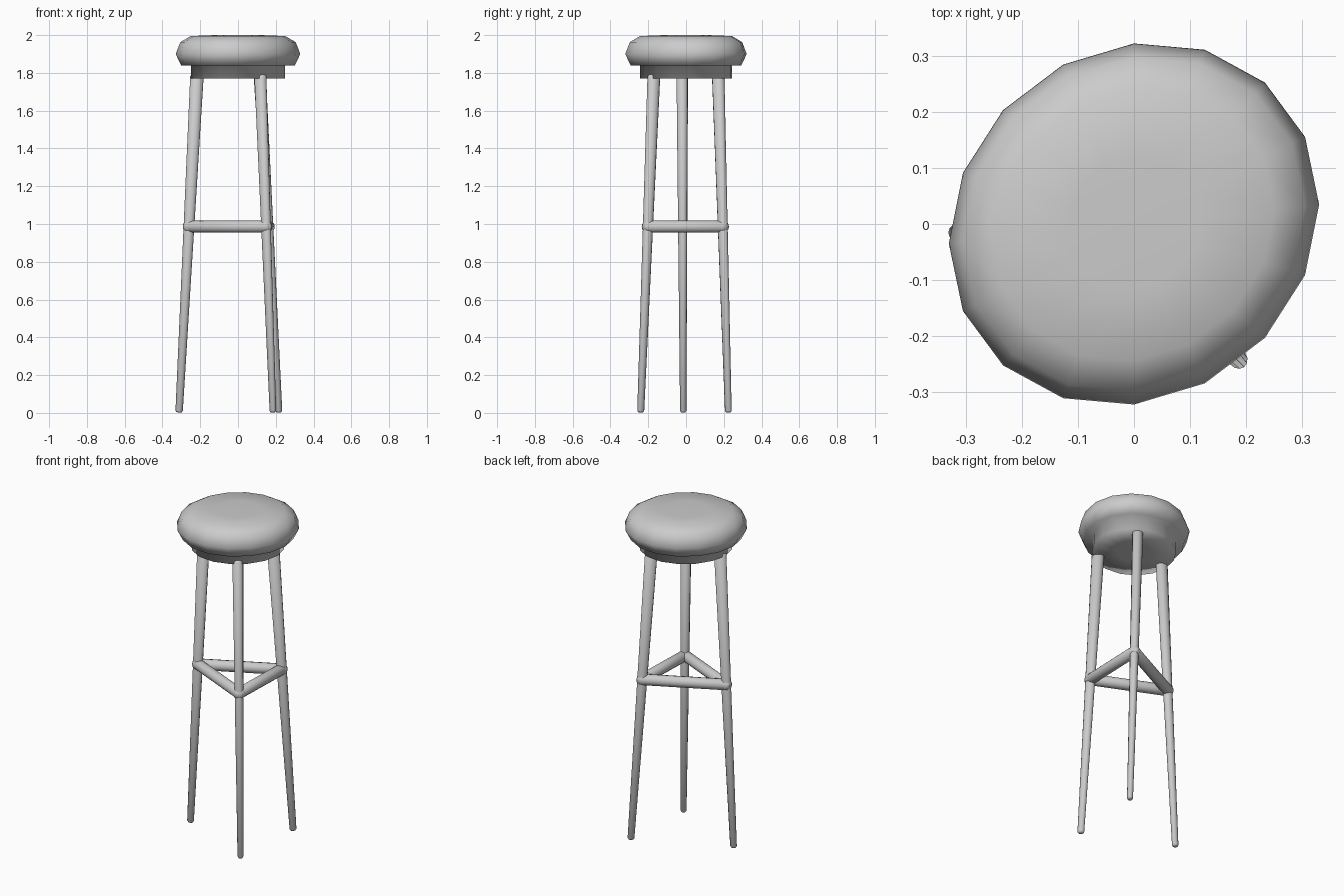
import bpy, bmesh, math
from mathutils import Matrix, Vector

cube = bpy.data.objects.get("Cube")
if cube:
    bpy.data.objects.remove(cube)

grey = bpy.data.materials.new("plain grey")
grey.use_nodes = True
colour = (0.6, 0.6, 0.6, 1)
grey.diffuse_color = colour
grey.node_tree.nodes["Principled BSDF"].inputs["Base Color"].default_value = colour


def add_object(name, bm):
    bmesh.ops.recalc_face_normals(bm, faces=bm.faces)
    for face in bm.faces:
        face.smooth = True
    mesh = bpy.data.meshes.new(name)
    bm.to_mesh(mesh)
    bm.free()
    mesh.materials.append(grey)
    obj = bpy.data.objects.new(name, mesh)
    bpy.context.collection.objects.link(obj)
    return obj


def lathe(bm, profile, sides, matrix):
    """Stack rings of (radius, height) along local z and cap both ends."""
    rings = []
    for r, h in profile:
        angles = [math.tau * i / sides for i in range(sides)]
        rings.append([bm.verts.new(matrix @ Vector((r * math.cos(a), r * math.sin(a), h)))
                      for a in angles])
    for low, high in zip(rings, rings[1:]):
        for i in range(sides):
            j = (i + 1) % sides
            bm.faces.new((low[i], low[j], high[j], high[i]))
    bm.faces.new(rings[0][::-1])
    bm.faces.new(rings[-1])


def rod(name, start, end, r0, r1, rounding, stretch=1.0):
    """Tapered round bar with softened ends; stretch widens it sideways along the lean."""
    axis = end - start
    length = axis.length
    z = axis.normalized()
    x = Vector((start.x, start.y, 0))
    x = (x - z * x.dot(z)).normalized()
    y = z.cross(x)
    frame = Matrix((x * stretch, y / stretch, z)).transposed().to_4x4()
    frame = Matrix.Translation(start) @ frame
    profile = [(r0 * 0.7, 0), (r0, rounding), (r1, length - rounding), (r1 * 0.7, length)]
    bm = bmesh.new()
    lathe(bm, profile, 12, frame)
    return add_object(name, bm)


# Cushion and base disc: one slightly sheared soft round form
shear = Matrix.Identity(4)
shear[1][0] = 0.105
shear[1][1] = 0.975
seat_profile = [(0.1, 1.77), (0.25, 1.77), (0.25, 1.838), (0.30, 1.838), (0.33, 1.90),
                (0.305, 1.963), (0.25, 1.995), (0.12, 2.0)]
bm = bmesh.new()
lathe(bm, seat_profile, 16, shear)
add_object("seat", bm)

# Splayed legs: foot and top centres
legs = {
    "right_leg": (Vector((-0.312, -0.015, 0.003)), Vector((-0.217, -0.02, 1.79))),
    "front_left_leg": (Vector((0.185, -0.24, 0.003)), Vector((0.118, -0.17, 1.79))),
    "back_left_leg": (Vector((0.217, 0.224, 0.003)), Vector((0.115, 0.17, 1.79))),
}
for name, (foot, top) in legs.items():
    rod(name, foot, top, 0.018, 0.033, 0.008, 1.08)

# Triangle of rungs joining the legs
joints = [foot.lerp(top, 0.55) for foot, top in legs.values()]
for i, name in enumerate(("front_rung", "left_rung", "back_rung")):
    a, b = joints[i], joints[(i + 1) % 3]
    reach = (b - a).normalized() * 0.025
    rod(name, a - reach, b + reach, 0.032, 0.032, 0.015)
